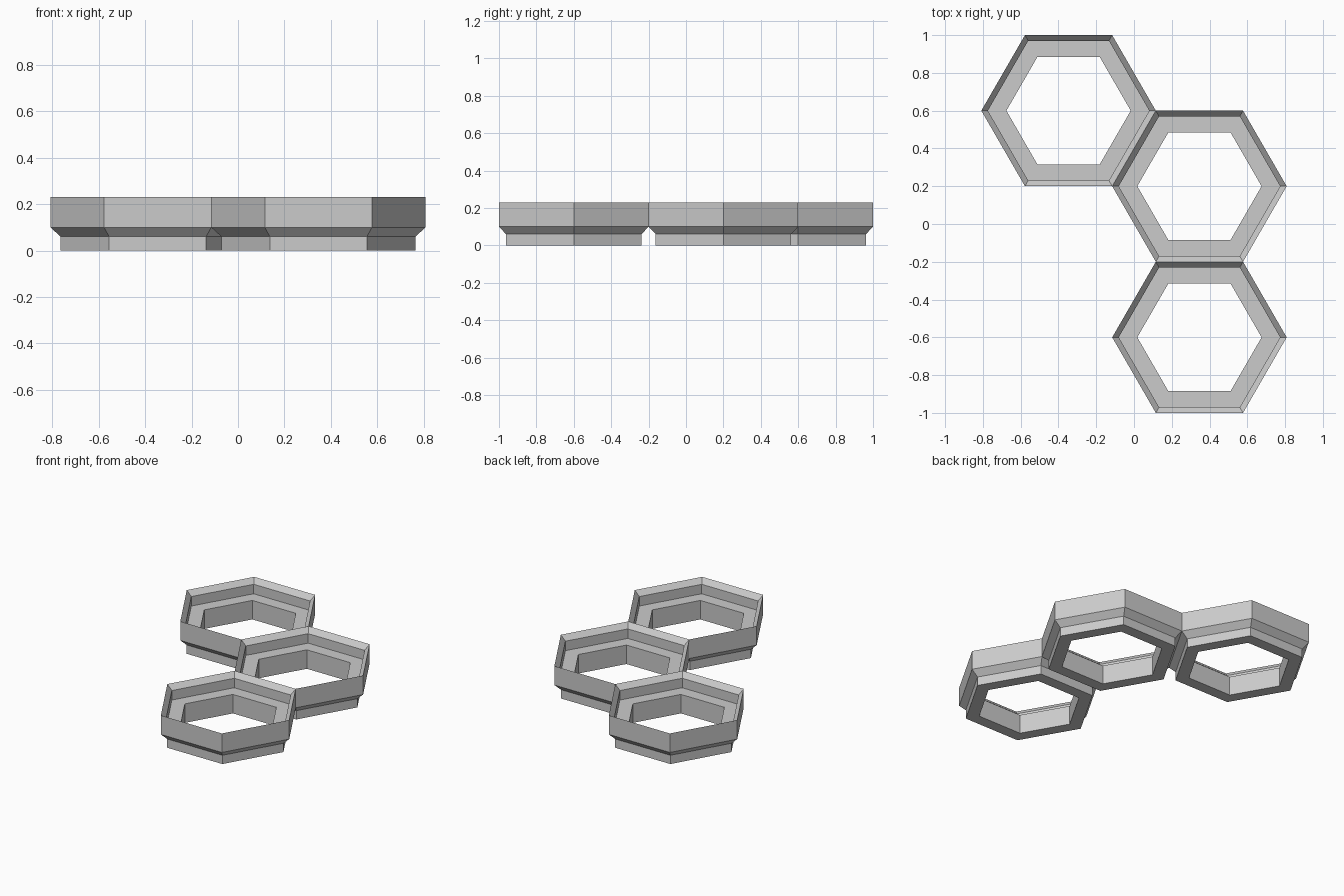
import bpy, bmesh, math

cube = bpy.data.objects.get("Cube")
if cube:
    bpy.data.objects.remove(cube, do_unlink=True)

grey = bpy.data.materials.new("plain_grey")
grey.use_nodes = True
colour = (0.6, 0.6, 0.6, 1)
grey.diffuse_color = colour
grey.node_tree.nodes["Principled BSDF"].inputs["Base Color"].default_value = colour

# Closed cross-section of a ring: (distance from centre to flat side, height)
SECTION = [
    (0.285, 0), (0.362, 0), (0.362, 0.06), (0.4, 0.1),      # foot and flare
    (0.4, 0.23), (0.37, 0.195), (0.37, 0.13), (0.285, 0.13),  # rim and ledge
]
SIDES = 6
TO_CORNER = 1 / math.cos(math.pi / SIDES)


def hex_ring(name, x, y):
    """Sweep the section around a hexagon with corners on the x axis."""
    bm = bmesh.new()
    loops = []
    for i in range(SIDES):
        a = math.tau * i / SIDES
        loops.append([bm.verts.new((r * TO_CORNER * math.cos(a),
                                    r * TO_CORNER * math.sin(a), z))
                      for r, z in SECTION])
    n = len(SECTION)
    for i in range(SIDES):
        a, b = loops[i], loops[(i + 1) % SIDES]
        for j in range(n):
            k = (j + 1) % n
            bm.faces.new((a[j], b[j], b[k], a[k]))
    bmesh.ops.recalc_face_normals(bm, faces=bm.faces)
    mesh = bpy.data.meshes.new(name)
    bm.to_mesh(mesh)
    bm.free()
    mesh.materials.append(grey)
    obj = bpy.data.objects.new(name, mesh)
    obj.location = (x, y, 0)
    bpy.context.collection.objects.link(obj)


# Three rings sharing flat sides in a honeycomb layout
OFFSET = 0.4 * math.cos(math.pi / 6)
hex_ring("back_ring", -OFFSET, 0.6)
hex_ring("middle_ring", OFFSET, 0.2)
hex_ring("front_ring", OFFSET, -0.6)
